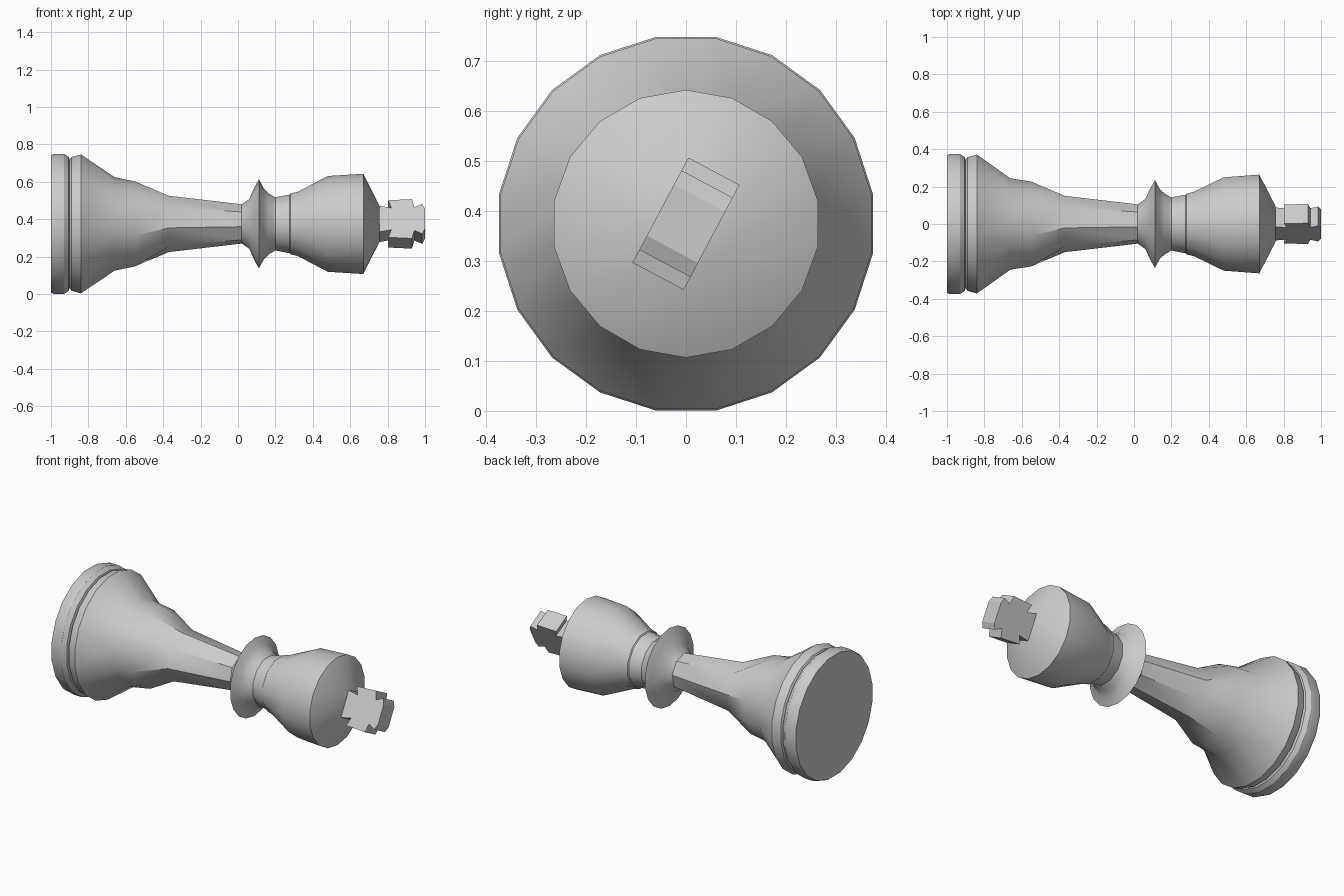
import bpy
import bmesh
import math
from mathutils import Vector

cube = bpy.data.objects.get("Cube")
if cube:
    bpy.data.objects.remove(cube, do_unlink=True)

AXIS_Z = 0.375  # height of the lying piece's long axis

grey = bpy.data.materials.new("plain grey")
grey.use_nodes = True
colour = (0.6, 0.6, 0.6, 1.0)
grey.diffuse_color = colour
grey.node_tree.nodes["Principled BSDF"].inputs["Base Color"].default_value = colour


def finish(name, bm, angle):
    """Turn a bmesh into a shaded, coloured object on the long axis."""
    bmesh.ops.recalc_face_normals(bm, faces=bm.faces)
    mesh = bpy.data.meshes.new(name)
    bm.to_mesh(mesh)
    bm.free()
    mesh.materials.append(grey)
    obj = bpy.data.objects.new(name, mesh)
    obj.location.z = AXIS_Z
    bpy.context.collection.objects.link(obj)
    bpy.ops.object.select_all(action='DESELECT')
    obj.select_set(True)
    bpy.context.view_layer.objects.active = obj
    bpy.ops.object.shade_smooth_by_angle(angle=math.radians(angle))
    return obj


def zip_rings(bm, a, b):
    """Join two rings, in triangles where their side counts differ."""
    n, m = len(a), len(b)
    if n == m:
        for i in range(n):
            bm.faces.new((a[i], a[(i + 1) % n], b[(i + 1) % n], b[i]))
        return
    i = j = 0
    while i < n or j < m:
        if j >= m or (i < n and (i + 1) / n <= (j + 1) / m):
            bm.faces.new((a[i % n], a[(i + 1) % n], b[j % m]))
            i += 1
        else:
            bm.faces.new((a[i % n], b[(j + 1) % m], b[j % m]))
            j += 1


def turned(name, profile, cap_start=False, cap_end=False):
    """Faceted turned part from (x, radius, sides) stations."""
    bm = bmesh.new()
    rings = []
    for x, r, sides in profile:
        phase = math.radians(8) if sides == 8 else math.pi / sides
        rings.append([bm.verts.new((x,
                                    r * math.cos(phase + math.tau * k / sides),
                                    r * math.sin(phase + math.tau * k / sides)))
                      for k in range(sides)])
    for a, b in zip(rings, rings[1:]):
        zip_rings(bm, a, b)
    if cap_start:
        bm.faces.new(rings[0])
    if cap_end:
        bm.faces.new(rings[-1])
    return finish(name, bm, 32)


# Foot with a groove between two rims
turned("base", [(-1.0, 0.372, 20), (-0.985, 0.379, 20), (-0.93, 0.379, 20),
                (-0.905, 0.362, 20), (-0.90, 0.347, 20), (-0.89, 0.362, 20),
                (-0.84, 0.376, 20)], cap_start=True)

# Flared body narrowing to an eight-sided stem
turned("body", [(-0.84, 0.376, 20), (-0.66, 0.25, 14), (-0.55, 0.235, 12),
                (-0.37, 0.152, 8), (0.02, 0.106, 8)])

# Collar under the head
turned("collar", [(0.02, 0.106, 8), (0.06, 0.135, 16), (0.09, 0.2, 18),
                  (0.112, 0.238, 18), (0.138, 0.19, 18), (0.165, 0.165, 16),
                  (0.20, 0.147, 12)])

# Head with a conical top
turned("head", [(0.20, 0.147, 12), (0.275, 0.162, 12), (0.28, 0.168, 12),
                (0.32, 0.178, 12), (0.48, 0.256, 14), (0.67, 0.268, 18),
                (0.757, 0.098, 12)], cap_end=True)

# Cross: half outline (x, half width) mirrored, then given thickness
half = [(0.74, 0.08), (0.765, 0.077), (0.82, 0.066), (0.803, 0.112),
        (0.93, 0.119), (0.943, 0.07), (0.985, 0.09), (1.0, 0.058)]
outline = half + [(x, -w) for x, w in reversed(half)]
wide = Vector((0, 0.47, 0.883))
thick = Vector((0, 0.883, -0.47)) * 0.058
bm = bmesh.new()
front, back = [[bm.verts.new(Vector((x, 0, 0)) + wide * w + thick * s)
                for x, w in outline] for s in (-1, 1)]
zip_rings(bm, front, back)
bm.faces.new(front)
bm.faces.new(back)
finish("cross", bm, 25)
